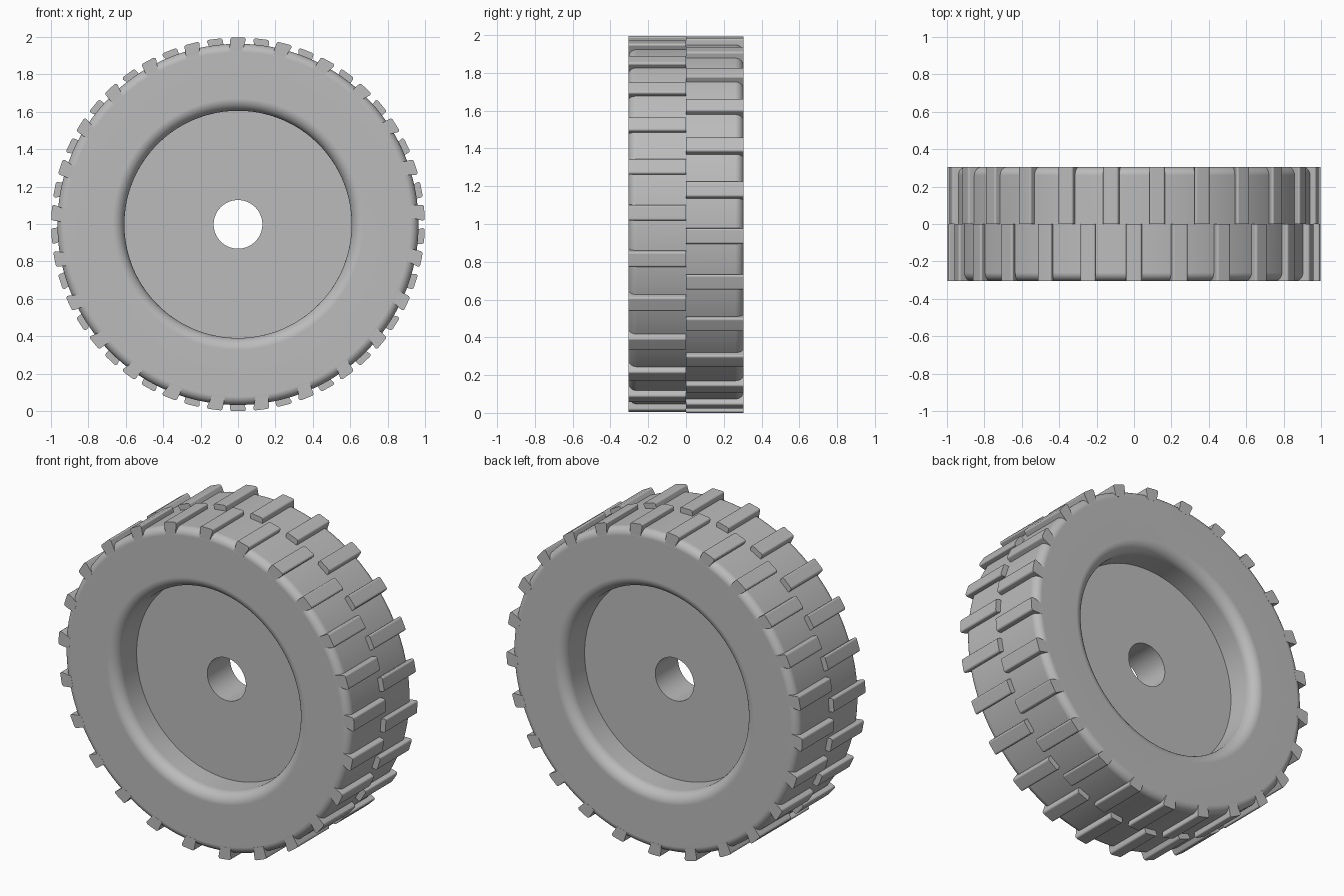
import bpy, bmesh, math
from mathutils import Matrix, Vector

cube = bpy.data.objects.get("Cube")
if cube:
    bpy.data.objects.remove(cube, do_unlink=True)

OUTER = 0.998      # lug tip radius
TREAD = 0.965      # tyre surface radius
HALF = 0.305       # half width
LUGS = 25
CENTRE = Vector((0, 0, OUTER))

grey = bpy.data.materials.new("rubber grey")
grey.use_nodes = True
colour = (0.5, 0.5, 0.5, 1)
grey.diffuse_color = colour
grey.node_tree.nodes["Principled BSDF"].inputs["Base Color"].default_value = colour


def finish(bm, name):
    """Turn a bmesh into a smooth-shaded object with clean flat faces."""
    bmesh.ops.recalc_face_normals(bm, faces=bm.faces)
    mesh = bpy.data.meshes.new(name)
    bm.to_mesh(mesh)
    bm.free()
    mesh.materials.append(grey)
    obj = bpy.data.objects.new(name, mesh)
    obj.location = CENTRE
    bpy.context.collection.objects.link(obj)
    bpy.ops.object.select_all(action="DESELECT")
    obj.select_set(True)
    bpy.context.view_layer.objects.active = obj
    bpy.ops.object.shade_smooth_by_angle(angle=math.radians(35))
    obj.modifiers.new("flat faces", "WEIGHTED_NORMAL").keep_sharp = True
    return obj


def fillet(r, y, radius, start, end, steps=8):
    """Arc of (radius, depth) points about a centre, angles in degrees."""
    angles = [math.radians(start + (end - start) * i / steps) for i in range(steps + 1)]
    return [(r + radius * math.cos(a), y + radius * math.sin(a)) for a in angles]


# Wheel body: half section from bore to tread, mirrored and turned
LIP, SHOULDER = 0.065, 0.045
half = [(0.13, 0.11), (0.607, 0.11)]
half += fillet(0.607 + LIP, HALF - LIP, LIP, 180, 90)
half += fillet(TREAD - SHOULDER, HALF - SHOULDER, SHOULDER, 90, 0)
section = half + [(r, -y) for r, y in reversed(half)]

bm = bmesh.new()
verts = [bm.verts.new((r, y, 0)) for r, y in section]
for a, b in zip(verts, verts[1:] + verts[:1]):
    bm.edges.new((a, b))
bmesh.ops.spin(bm, geom=bm.verts[:] + bm.edges[:], cent=(0, 0, 0), axis=(0, 1, 0),
               angle=math.tau, steps=144, use_duplicate=False)
bmesh.ops.remove_doubles(bm, verts=bm.verts, dist=0.0001)
finish(bm, "wheel_body")


# Tread lugs: one leaning block per pitch, the two rows staggered
def lug_row(name, side, phase):
    tip, base, lean, root = 0.042, 0.034, 0.012, 0.925
    outline = [(-lean - base, root), (-lean + base, root)]
    outline += fillet(tip - 0.012, OUTER - 0.012, 0.012, 0, 90, 4)
    outline += fillet(-tip + 0.012, OUTER - 0.012, 0.012, 90, 180, 4)
    bm = bmesh.new()
    for i in range(LUGS):
        turn = Matrix.Rotation(math.tau * (i + phase) / LUGS, 4, "Y")
        rings = [[bm.verts.new(turn @ Vector((-side * t, y, r))) for t, r in outline]
                 for y in (0, side * HALF)]
        for ring in rings:
            bm.faces.new(ring)
        for j in range(len(outline)):
            k = (j + 1) % len(outline)
            bm.faces.new((rings[0][j], rings[0][k], rings[1][k], rings[1][j]))
    finish(bm, name)


lug_row("front_tread_lugs", -1, 0)
lug_row("back_tread_lugs", 1, 0.5)
